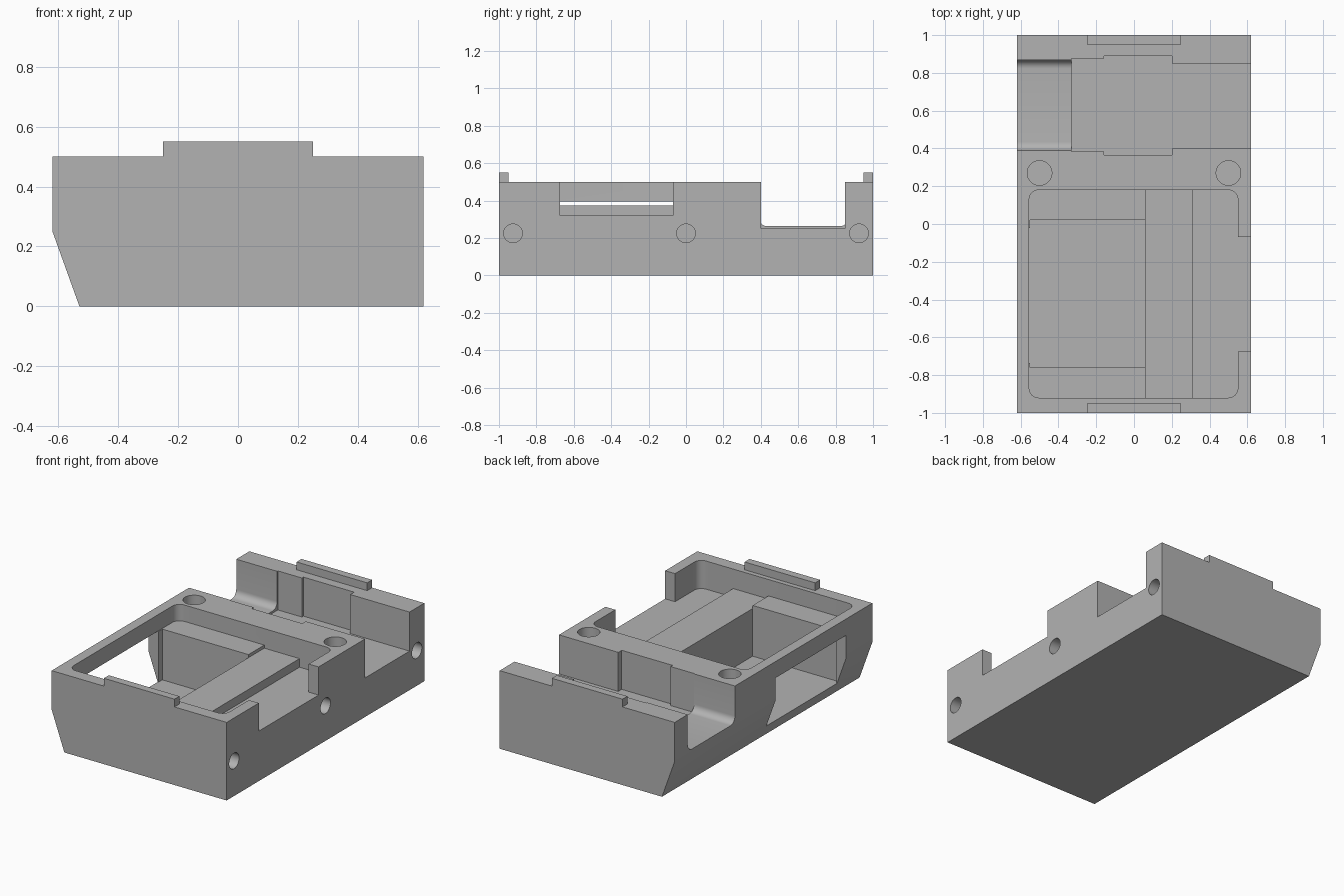
import bpy, bmesh
from mathutils import Matrix, Vector

cube = bpy.data.objects.get("Cube")
if cube:
    bpy.data.objects.remove(cube, do_unlink=True)

grey = bpy.data.materials.new("plain_grey")
grey.use_nodes = True
grey.diffuse_color = (0.45, 0.45, 0.45, 1)
grey.node_tree.nodes["Principled BSDF"].inputs["Base Color"].default_value = (0.45, 0.45, 0.45, 1)


def make(name, bm):
    bmesh.ops.recalc_face_normals(bm, faces=bm.faces)
    mesh = bpy.data.meshes.new(name)
    bm.to_mesh(mesh)
    bm.free()
    mesh.materials.append(grey)
    obj = bpy.data.objects.new(name, mesh)
    bpy.context.collection.objects.link(obj)
    return obj


def box(name, x, y, z, radius=0, pick=None):
    """Box from (low, high) ranges; edges chosen by pick(direction, middle) are rounded."""
    bm = bmesh.new()
    bmesh.ops.create_cube(bm, size=1)
    for v in bm.verts:
        v.co = Vector([r[0] if c < 0 else r[1] for c, r in zip(v.co, (x, y, z))])
    if pick:
        edges = [e for e in bm.edges
                 if pick(e.verts[1].co - e.verts[0].co, (e.verts[0].co + e.verts[1].co) / 2)]
        bmesh.ops.bevel(bm, geom=edges, offset=radius, segments=8, profile=0.5, affect='EDGES')
    return make(name, bm)


def cylinder(name, centre, radius, depth, axis):
    bm = bmesh.new()
    bmesh.ops.create_cone(bm, cap_ends=True, segments=48, radius1=radius, radius2=radius, depth=depth)
    turn = Matrix.Rotation(1.570796, 4, 'Y') if axis == 'X' else Matrix()
    bm.transform(Matrix.Translation(centre) @ turn)
    return make(name, bm)


def cut(target, cutter):
    cutter.hide_render = True
    mod = target.modifiers.new("cut", 'BOOLEAN')
    mod.operation = 'DIFFERENCE'
    mod.solver = 'EXACT'
    mod.object = cutter
    bpy.context.view_layer.objects.active = target
    bpy.ops.object.modifier_apply(modifier=mod.name)
    bpy.data.objects.remove(cutter, do_unlink=True)


# Main body: side profile with one sloped lower corner, extruded along y
bm = bmesh.new()
profile = [(-0.53, 0), (0.62, 0), (0.62, 0.5), (-0.62, 0.5), (-0.62, 0.25)]
face = bm.faces.new([bm.verts.new((x, -1, z)) for x, z in profile])
ext = bmesh.ops.extrude_face_region(bm, geom=[face])
bmesh.ops.translate(bm, vec=(0, 2, 0), verts=[v for v in ext["geom"] if isinstance(v, bmesh.types.BMVert)])
body = make("body", bm)

# Rounded tray recess with a stepped floor
tray = box("tray_cutter", (-0.555, 0.55), (-0.92, 0.18), (0.32, 0.7), 0.05,
           lambda d, m: abs(d.z) > 0.1)
cut(tray, box("ledge_step", (-0.8, 0.06), (-1.2, 0.5), (0.1, 0.395)))
cut(tray, box("bar_step", (0.05, 0.31), (-1.2, 0.5), (0.1, 0.375)))
cut(body, tray)

# Deep pit, its window through the sloped side, and the notch in the other side
cut(body, box("pit_cutter", (-0.55, 0.06), (-0.76, 0.02), (0.07, 0.45)))
cut(body, box("window_cutter", (-0.8, -0.5), (-0.735, -0.02), (0.07, 0.395)))
cut(body, box("notch_cutter", (0.5, 0.8), (-0.675, -0.07), (0.32, 0.7)))

# Cross channel with wider pockets and a rounded left end
cut(body, box("channel_cutter", (-0.33, 0.8), (0.4, 0.85), (0.25, 0.7)))
cut(body, box("narrow_pocket", (-0.33, -0.1), (0.385, 0.875), (0.25, 0.7)))
cut(body, box("wide_pocket", (-0.16, 0.2), (0.365, 0.89), (0.25, 0.7)))
cut(body, box("round_end", (-0.8, -0.32), (0.39, 0.868), (0.263, 0.7), 0.045,
              lambda d, m: abs(d.x) > 0.1 and m.z < 0.4))

# Round holes in the top and the flat side
for x in (-0.5, 0.5):
    cut(body, cylinder("top_hole", (x, 0.27, 0.5), 0.065, 0.5, 'Z'))
for y in (-0.925, 0, 0.925):
    cut(body, cylinder("side_hole", (0.62, y, 0.225), 0.05, 0.4, 'X'))

# Raised locating ridges on both ends
box("front_ridge", (-0.25, 0.25), (-1, -0.95), (0.5, 0.55))
box("back_ridge", (-0.25, 0.25), (0.95, 1), (0.5, 0.55))

bpy.ops.object.select_all(action='DESELECT')
body.select_set(True)
bpy.context.view_layer.objects.active = body
bpy.ops.object.shade_smooth_by_angle(angle=0.5)
